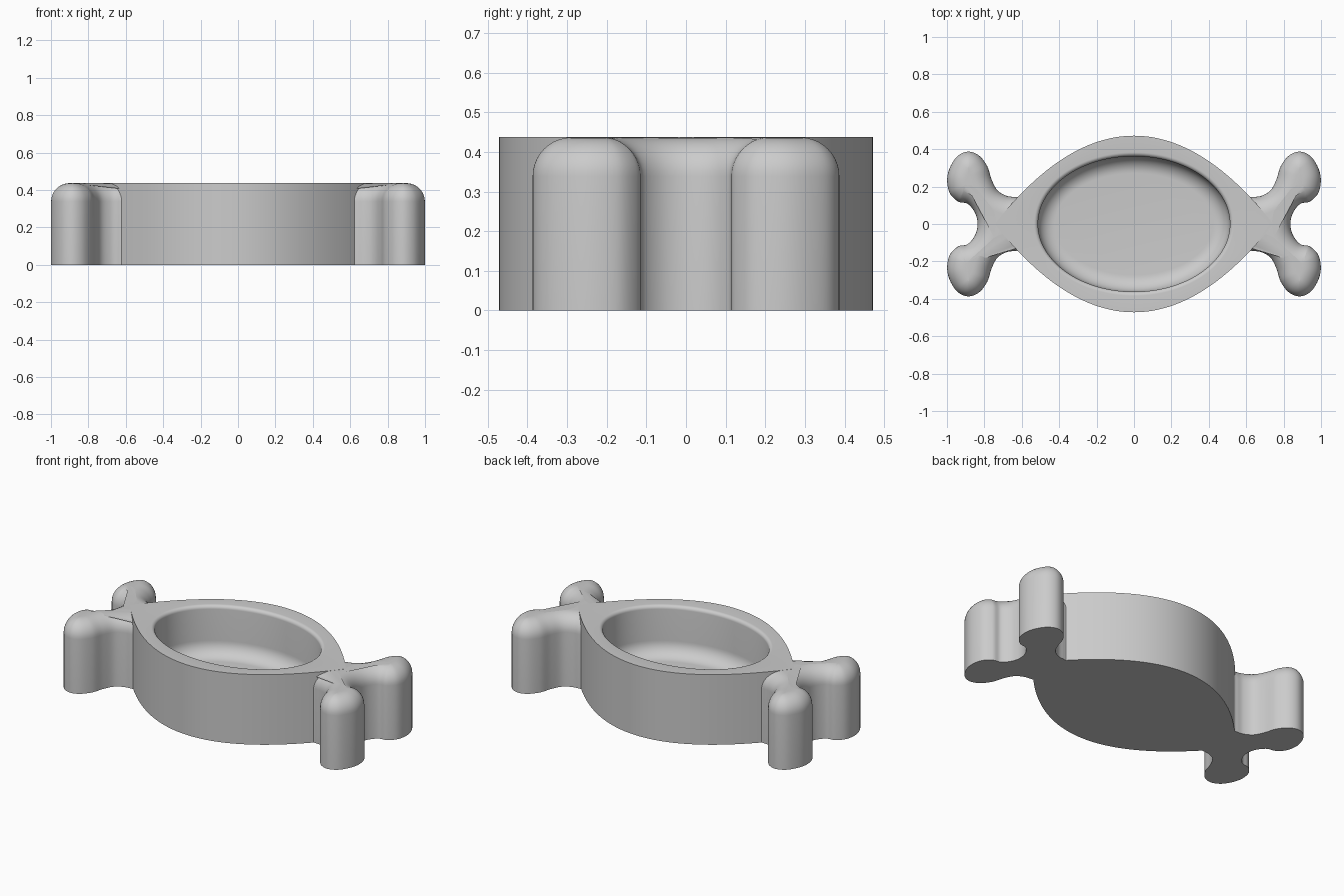
import bpy, bmesh, math
from mathutils import Vector

if "Cube" in bpy.data.objects:
    bpy.data.objects.remove(bpy.data.objects["Cube"])

H = 0.437                      # overall height
grey = bpy.data.materials.new("light grey")
grey.diffuse_color = (0.6, 0.6, 0.6, 1)
grey.use_nodes = True
grey.node_tree.nodes["Principled BSDF"].inputs["Base Color"].default_value = grey.diffuse_color


def build(name, rings):
    """Skin a stack of equal-length rings and cap both ends."""
    bm = bmesh.new()
    loops = [[bm.verts.new(p) for p in ring] for ring in rings]
    n = len(loops[0])
    for a, b in zip(loops, loops[1:]):
        for i in range(n):
            j = (i + 1) % n
            bm.faces.new((a[i], a[j], b[j], b[i]))
    bm.faces.new(loops[0][::-1])
    bm.faces.new(loops[-1])
    bmesh.ops.remove_doubles(bm, verts=bm.verts, dist=0.0002)
    bmesh.ops.recalc_face_normals(bm, faces=bm.faces)
    me = bpy.data.meshes.new(name)
    bm.to_mesh(me)
    bm.free()
    me.materials.append(grey)
    ob = bpy.data.objects.new(name, me)
    bpy.context.collection.objects.link(ob)
    bpy.ops.object.select_all(action='DESELECT')
    ob.select_set(True)
    bpy.context.view_layer.objects.active = ob
    bpy.ops.object.shade_smooth_by_angle(angle=math.radians(35))
    return ob


# Bowl body: pointed oval outside, elliptical hollow inside
N = 128
TIP, WIDE = 0.745, 0.472       # half length and half width of the pointed oval
A, B = 0.513, 0.362            # half axes of the hollow's wall
RIM, FIL, FLOOR = 0.022, 0.09, 0.13


def ellipse(off, z):
    return [((A + off) * math.cos(2 * math.pi * i / N),
             (B + off) * math.sin(2 * math.pi * i / N), z) for i in range(N)]


def pointed_oval(z):
    pts = []
    for x, y, _ in ellipse(RIM, 0):
        s, q = abs(y), WIDE * (x / TIP) ** 2
        k = 2 * WIDE / (s + math.sqrt(s * s + 4 * q * WIDE))
        pts.append((k * x, k * y, z))
    return pts


rings = [pointed_oval(0), pointed_oval(H)]
for i in range(7):             # rounded rim
    a = math.pi / 2 * i / 6
    rings.append(ellipse(RIM * (1 - math.sin(a)), H - RIM * (1 - math.cos(a))))
for i in range(11):            # rounded floor corner
    a = math.pi / 2 * i / 10
    rings.append(ellipse(-FIL * (1 - math.cos(a)), FLOOR + FIL * (1 - math.sin(a))))
build("bowl_body", rings)

# Bone-shaped ends: half outline from the neck round the lobe to the notch
HALF = [(.58, .125), (.63, .143), (.68, .15), (.73, .18), (.762, .24), (.785, .31),
        (.83, .367), (.888, .387), (.945, .362), (.985, .30), (.999, .235),
        (.985, .165), (.94, .12), (.89, .108), (.85, .06), (.836, 0)]
ctrl = [Vector(p) for p in HALF + [(x, -y) for x, y in HALF[-2::-1]]]
outline = []
for i in range(len(ctrl)):     # smooth the outline
    p0, p1, p2, p3 = (ctrl[(i + k) % len(ctrl)] for k in (-1, 0, 1, 2))
    for s in range(6):
        t = s / 6
        outline.append(0.5 * (2 * p1 + (p2 - p0) * t + (2 * p0 - 5 * p1 + 4 * p2 - p3) * t * t
                              + (3 * p1 - p0 - 3 * p2 + p3) * t ** 3))
M = len(outline)
R = 0.098                      # top rounding radius
normals, limits = [], []
for i, p in enumerate(outline):
    d = (outline[(i + 1) % M] - outline[i - 1]).normalized()
    n = Vector((d.y, -d.x))    # inward, as the outline runs clockwise
    limit = 0
    for k in range(1, 41):     # stop the rounding at the middle of narrow parts
        r = R * k / 40
        q = p + n * r
        if min((q - o).length_squared for o in outline) < (r * 0.97) ** 2:
            break
        limit = r
    normals.append(n)
    limits.append(limit)


def bone_ring(sx, inset):
    ring = []
    for p, n, lim in zip(outline, normals, limits):
        r = min(inset, lim)
        q = p + n * r
        ring.append((sx * q.x, q.y, H - 0.0006 - R + math.sqrt(max(0, R * R - (R - r) ** 2))))
    return ring


for name, sx in (("right_bone_end", 1), ("left_bone_end", -1)):
    rings = [[(sx * p.x, p.y, 0) for p in outline]]
    rings += [bone_ring(sx, R * (1 - math.cos(math.pi / 2 * i / 10))) for i in range(11)]
    build(name, rings)
